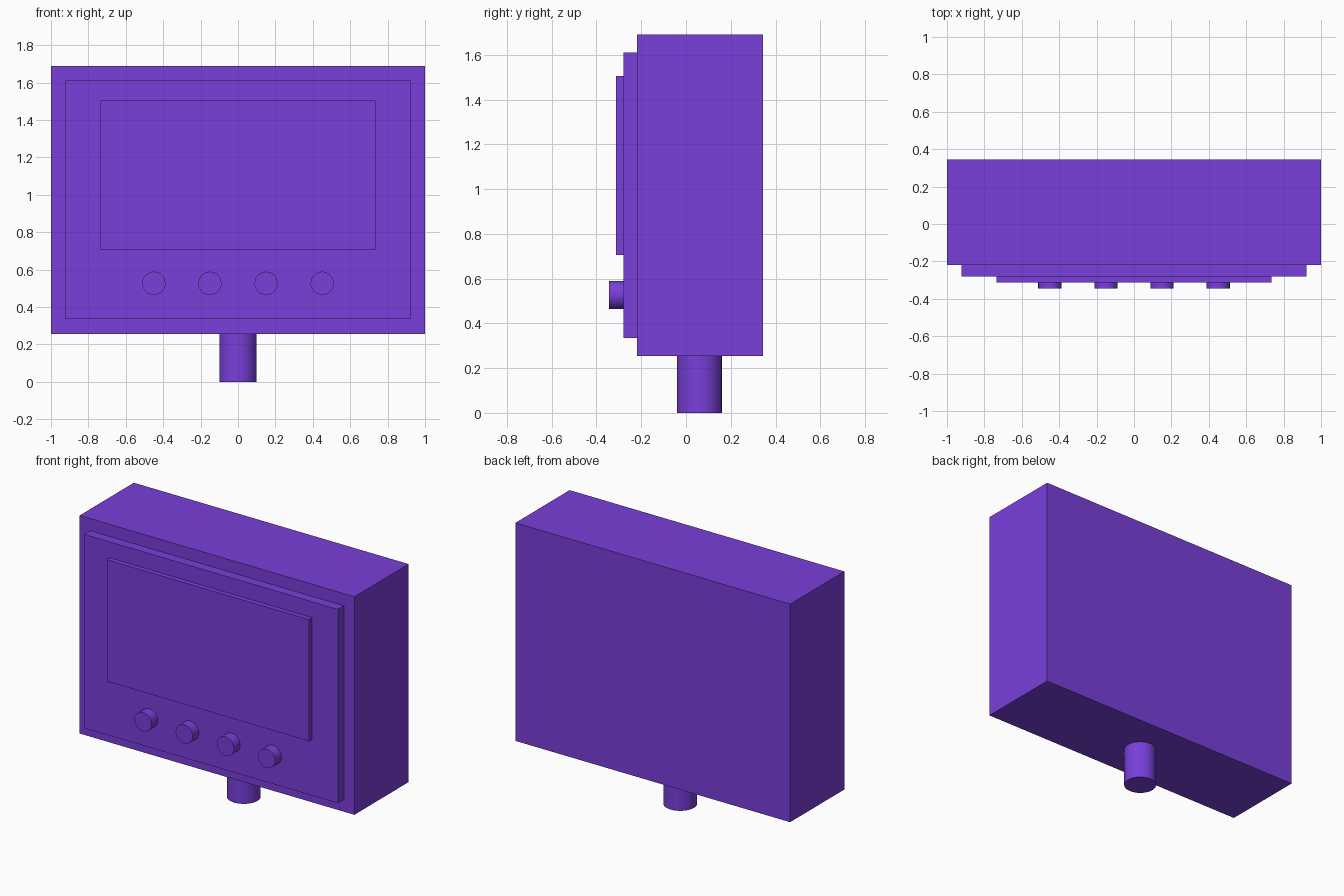
import bpy
import math

cube = bpy.data.objects.get("Cube")
if cube:
    bpy.data.objects.remove(cube, do_unlink=True)

# Single purple finish
purple = bpy.data.materials.new("purple plastic")
purple.use_nodes = True
colour = (0.19, 0.05, 0.70, 1)
purple.diffuse_color = colour
purple.node_tree.nodes["Principled BSDF"].inputs["Base Color"].default_value = colour


def box(name, half_width, y, z):
    """Box centred on x, spanning the given y and z ranges."""
    bpy.ops.mesh.primitive_cube_add(size=1, location=(0, sum(y) / 2, sum(z) / 2))
    ob = bpy.context.object
    ob.name = name
    ob.scale = (2 * half_width, y[1] - y[0], z[1] - z[0])
    bpy.ops.object.transform_apply(location=False, rotation=False, scale=True)
    ob.data.materials.append(purple)


def cylinder(name, radius, depth, location, tilt=0):
    bpy.ops.mesh.primitive_cylinder_add(vertices=64, radius=radius, depth=depth,
                                        location=location, rotation=(tilt, 0, 0))
    ob = bpy.context.object
    ob.name = name
    ob.data.materials.append(purple)
    bpy.ops.object.shade_smooth_by_angle(angle=math.radians(30))


# Housing with stepped front panel and raised screen
FRONT, PANEL, SCREEN, KNOB = -0.218, -0.28, -0.312, -0.345
box("housing", 1.0, (FRONT, 0.345), (0.255, 1.69))
box("front_panel", 0.923, (PANEL, FRONT), (0.335, 1.61))
box("screen", 0.736, (SCREEN, PANEL), (0.705, 1.505))

# Row of round buttons under the screen
for i in range(4):
    cylinder(f"button_{i + 1}", 0.062, PANEL - KNOB,
             (-0.45 + 0.3 * i, (PANEL + KNOB) / 2, 0.527), math.pi / 2)

# Mounting stem below the housing
cylinder("stem", 0.1, 0.255, (0, 0.06, 0.1275))
